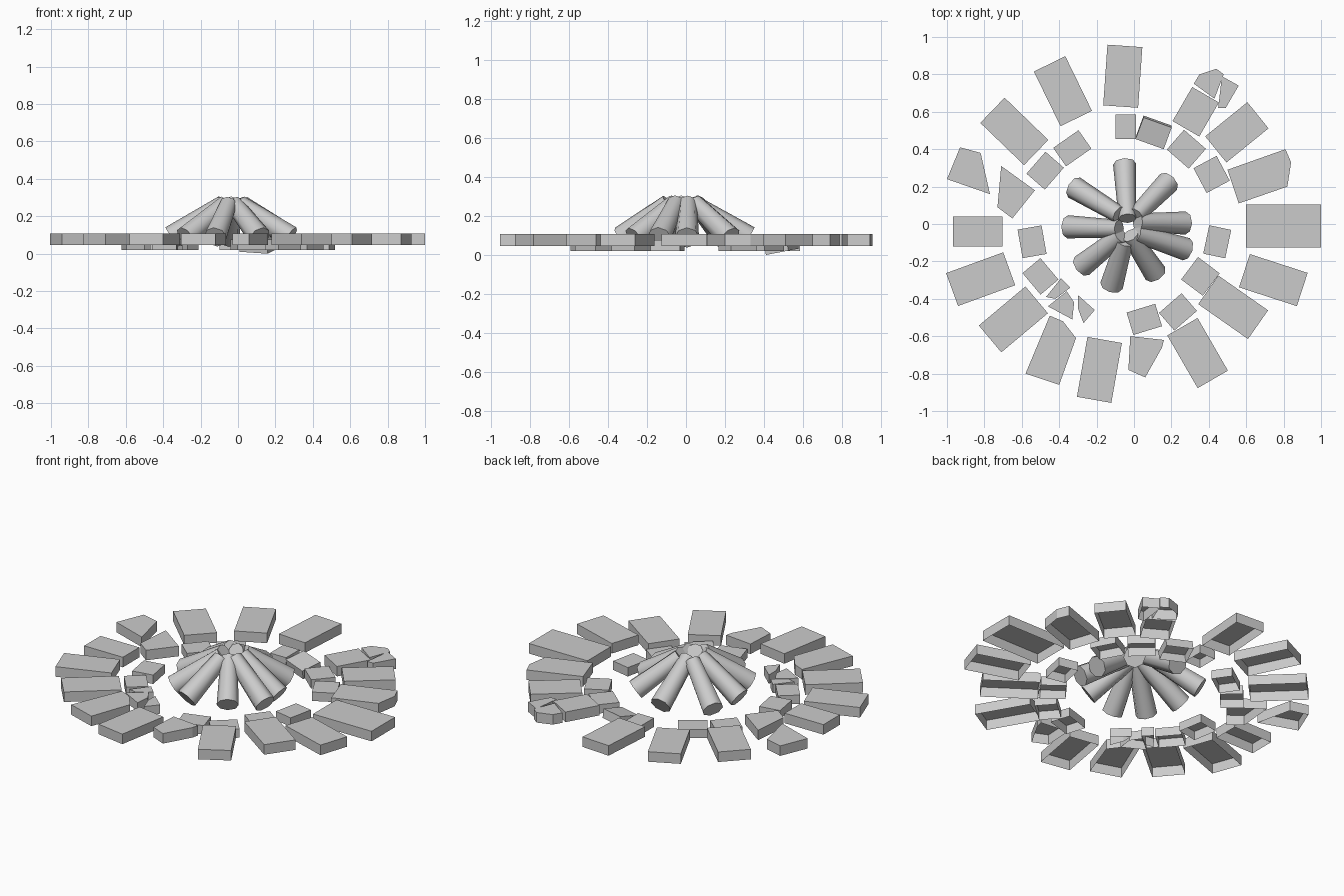
import bpy
from math import cos, sin, radians
from mathutils import Matrix, Vector

default_cube = bpy.data.objects.get("Cube")
if default_cube:
    bpy.data.objects.remove(default_cube, do_unlink=True)

# One plain grey for stones and logs
grey = bpy.data.materials.new("plain_grey")
grey.use_nodes = True
colour = (.6, .6, .6, 1)
grey.diffuse_color = colour
grey.node_tree.nodes["Principled BSDF"].inputs["Base Color"].default_value = colour

OUTER_HEIGHTS = (.045, .107)
INNER_HEIGHTS = (.02, .075)


def stone(name, outline, heights, tilt=None):
    """Raise an outline into a flat stone, hollow on its underside."""
    area = sum(a[0] * b[1] - b[0] * a[1]
               for a, b in zip(outline, outline[1:] + outline[:1]))
    if area < 0:
        outline = outline[::-1]
    count = len(outline)
    low, high = heights
    verts = [Vector((x, y, z)) for z in (low, high) for x, y in outline]
    if tilt:
        axis, angle = tilt
        middle = sum(verts, Vector()) / len(verts)
        turn = Matrix.Rotation(radians(angle), 3, axis)
        verts = [middle + turn @ (v - middle) for v in verts]
    faces = [list(range(count, count + count))]
    for i in range(count):
        j = (i + 1) % count
        faces.append([i, j, count + j, count + i])
    mesh = bpy.data.meshes.new(name)
    mesh.from_pydata(verts, [], faces)
    mesh.materials.append(grey)
    obj = bpy.data.objects.new(name, mesh)
    bpy.context.collection.objects.link(obj)
    return obj


def rectangle(x, y, angle, length, width):
    """Corners of a rectangle whose length runs along the given angle."""
    along = Vector((cos(radians(angle)), sin(radians(angle)))) * length / 2
    across = Vector((-sin(radians(angle)), cos(radians(angle)))) * width / 2
    centre = Vector((x, y))
    return [tuple(centre + a * along + b * across)
            for a, b in ((-1, -1), (1, -1), (1, 1), (-1, 1))]


def log(name, outer_end, inner_end):
    """Tapered log leaning from its thick outer foot up to the peak."""
    foot = Vector((*outer_end, .088))
    peak = Vector((*inner_end, .265))
    axis = peak - foot
    bpy.ops.mesh.primitive_cone_add(
        vertices=8, radius1=.062, radius2=.047, depth=axis.length,
        location=(foot + peak) / 2,
        rotation=axis.to_track_quat('Z', 'Y').to_euler())
    obj = bpy.context.object
    obj.name = obj.data.name = name
    obj.data.materials.append(grey)
    bpy.ops.object.shade_smooth_by_angle(angle=radians(55))


# Outer ring of whole stones: x, y, angle, then size where it is unusual
outer_stones = [
    (.8, -.01, 0, .4, .23),
    (.55, .49, 39, .29, .18),
    (.33, .6, 60, .21, .165),
    (-.06, .79, 86),
    (-.38, .71, 116),
    (-.64, .495, 136),
    (-.835, -.04, 0, .265, .16),
    (-.82, -.295, 20),
    (-.645, -.51, 40),
    (-.185, -.78, 80),
    (.34, -.69, -60),
    (.53, -.445, -35),
    (.745, -.3, -18),
]
for x, y, angle, *size in outer_stones:
    length, width = size or (.325, .187)
    stone("outer_stone", rectangle(x, y, angle, length, width), OUTER_HEIGHTS)

# Outer ring stones that are chipped or split
chipped_outer = [
    [(.5, .29), (.81, .4), (.84, .33), (.82, .2), (.56, .11)],
    [(.32, .75), (.35, .8), (.44, .83), (.48, .8), (.43, .67)],
    [(.47, .79), (.56, .74), (.49, .62), (.45, .62)],
    [(-.93, .41), (-.82, .38), (-.77, .16), (-1, .24)],
    [(-.71, .31), (-.53, .18), (-.65, .03), (-.73, .09)],
    [(-.58, -.8), (-.45, -.49), (-.38, -.52), (-.31, -.61), (-.4, -.86)],
    [(-.02, -.6), (.16, -.62), (.15, -.66), (.06, -.82), (-.03, -.78)],
]
for outline in chipped_outer:
    stone("chipped_outer_stone", outline, OUTER_HEIGHTS)

# Inner ring of small stones
inner_stones = [
    (-.045, .52, 0, .11, .13),
    (.28, .4, -41, .155, .14),
    (.415, .265, -62, .15, .14),
    (.445, -.095, -12, .12, .155),
    (.355, -.28, -37, .145, .15),
    (.235, -.47, 41, .16, .125),
    (.055, -.51, 17, .16, .125),
    (-.545, -.095, 10, .13, .155),
    (-.5, -.28, 40, .125, .15),
    (-.33, .405, 35, .165, .12),
    (-.475, .285, 49, .155, .13),
]
for values in inner_stones:
    stone("inner_stone", rectangle(*values), INNER_HEIGHTS)

# One inner stone has sunk and leans towards the fire
stone("leaning_inner_stone", rectangle(.105, .49, -20, .16, .125),
      (.015, .07), tilt=('X', 11))

# Splintered inner stones
inner_shards = [
    [(-.47, -.39), (-.39, -.29), (-.34, -.34), (-.42, -.4)],
    [(-.46, -.44), (-.36, -.36), (-.32, -.42), (-.33, -.51)],
    [(-.3, -.38), (-.21, -.46), (-.27, -.53), (-.3, -.45)],
]
for outline in inner_shards:
    stone("inner_shard", outline, INNER_HEIGHTS)

# Logs leaning together: foot position, then peak position
logs = [
    ((-.05, .32), (-.035, .03)),
    ((.185, .225), (.01, .045)),
    ((.275, .005), (.02, .01)),
    ((.28, -.135), (.01, -.05)),
    ((.115, -.265), (-.02, -.06)),
    ((-.12, -.33), (-.05, -.09)),
    ((-.28, -.225), (-.07, -.06)),
    ((-.355, -.015), (-.08, -.025)),
    ((-.32, .195), (-.08, .05)),
]
for outer_end, inner_end in logs:
    log("campfire_log", outer_end, inner_end)
